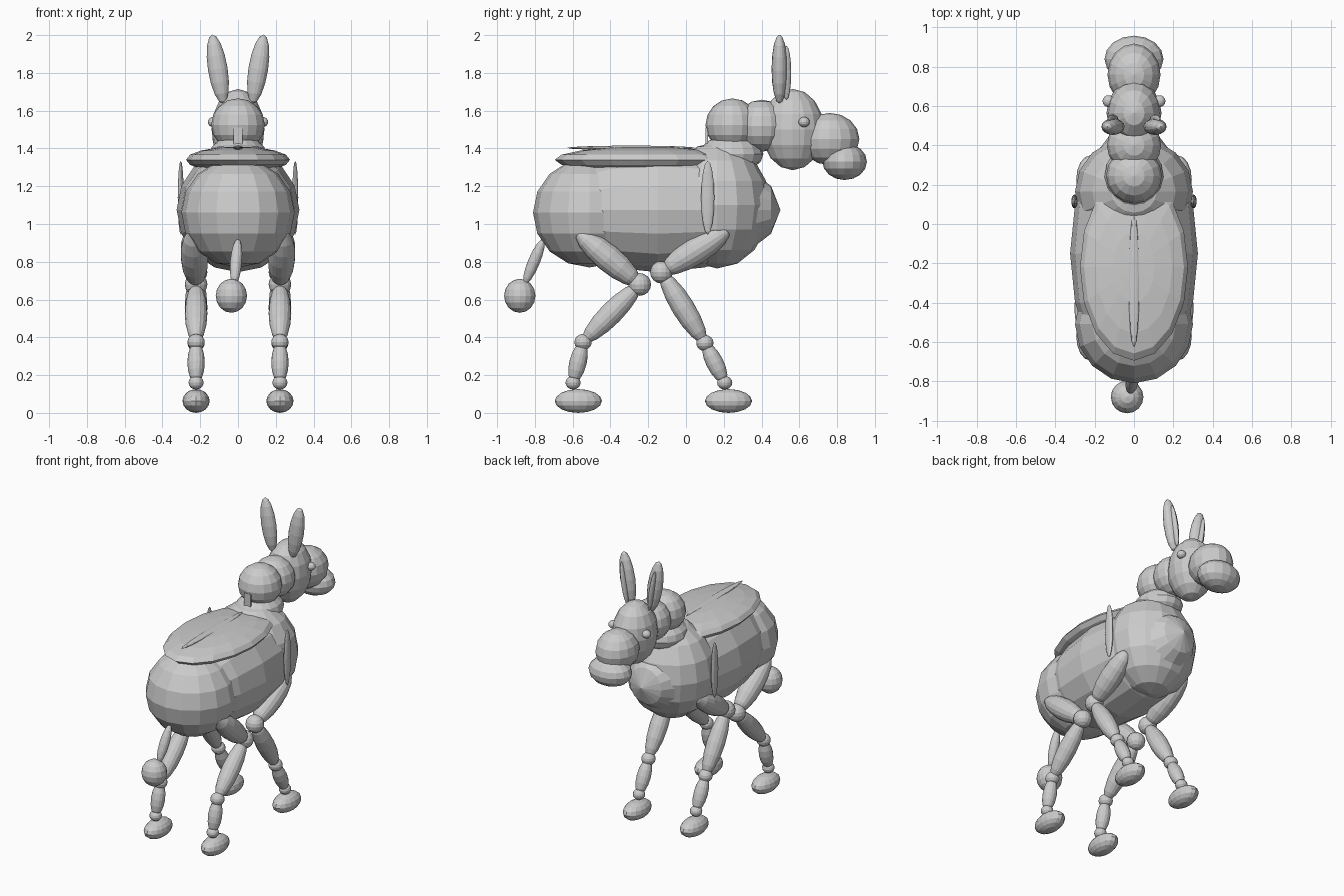
import bpy
from mathutils import Vector, Matrix

if "Cube" in bpy.data.objects:
    bpy.data.objects.remove(bpy.data.objects["Cube"])

grey = bpy.data.materials.new("plain grey")
grey.diffuse_color = (0.6, 0.6, 0.6, 1)
grey.use_nodes = True
grey.node_tree.nodes["Principled BSDF"].inputs["Base Color"].default_value = grey.diffuse_color


def ball(name, centre, radii, axis=(0, 0, 1), segments=16, rings=8):
    """Faceted ellipsoid whose pole points along axis."""
    bpy.ops.mesh.primitive_uv_sphere_add(segments=segments, ring_count=rings, radius=1)
    ob = bpy.context.object
    ob.name = name
    rot = Vector(axis).to_track_quat('Z', 'Y').to_matrix().to_4x4()
    ob.data.transform(rot @ Matrix.Diagonal((*radii, 1)))
    ob.location = centre
    ob.data.materials.append(grey)
    return ob


def limb(name, a, b, radius):
    """Spindle stretched from point a to point b."""
    a, b = Vector(a), Vector(b)
    return ball(name, (a + b) / 2, (radius, radius, (b - a).length / 2), b - a)


# torso
ball("barrel", (0, -0.15, 1.075), (0.325, 0.33, 0.65), (0, 1, 0))
ball("rump", (0, -0.51, 1.06), (0.30, 0.30, 0.29))
ball("chest", (0, 0.165, 1.10), (0.30, 0.28, 0.335))

# saddle pad, its top blade and front tab
ball("saddle_pad", (0, -0.22, 1.34), (0.275, 0.475, 0.07))
ball("saddle_blade", (0, -0.29, 1.403), (0.028, 0.34, 0.012))
bpy.ops.mesh.primitive_cube_add(size=1, location=(0, 0.11, 1.455))
tab = bpy.context.object
tab.name = "saddle_tab"
tab.data.transform(Matrix.Diagonal((0.05, 0.012, 0.11, 1)))
tab.data.materials.append(grey)

# neck and head
ball("neck_base", (0, 0.24, 1.37), (0.15, 0.17, 0.10))
ball("mane_ball", (0, 0.245, 1.525), (0.142, 0.142, 0.14))
ball("neck_middle", (0, 0.40, 1.52), (0.138, 0.138, 0.138))
ball("skull", (0, 0.565, 1.50), (0.14, 0.165, 0.215))
ball("muzzle", (0, 0.76, 1.45), (0.135, 0.158, 0.138))
ball("lip", (0, 0.84, 1.33), (0.15, 0.118, 0.097))

# tail
limb("tail", (0, -0.755, 0.92), (-0.02, -0.855, 0.68), 0.032)
ball("tail_tuft", (-0.035, -0.88, 0.62), (0.083, 0.083, 0.09))

# knee, fetlock, ankle and hoof positions in (y, z) with the hip first
legs = {
    "back": [(-0.58, 0.96), (-0.245, 0.68), (-0.545, 0.375), (-0.598, 0.16), (-0.57, 0.063)],
    "front": [(0.23, 0.97), (-0.13, 0.745), (0.10, 0.37), (0.205, 0.16), (0.225, 0.063)],
}
for s, side in ((-1, "left"), (1, "right")):
    # ears, eyes and hanging strap blades
    ball(f"{side}_ear", (s * 0.107, 0.495, 1.82), (0.042, 0.052, 0.185), (s * 0.16, 0, 1))
    ball(f"{side}_inner_ear", (s * 0.108, 0.532, 1.80), (0.025, 0.017, 0.145), (s * 0.16, 0, 1))
    ball(f"{side}_eye", (s * 0.13, 0.625, 1.54), (0.03, 0.03, 0.027))
    ball(f"{side}_strap", (s * 0.303, 0.115, 1.14), (0.016, 0.035, 0.195))
    # legs
    for which, pts in legs.items():
        hip, knee, fetlock, ankle, hoof = [(s * 0.222, y, z) for y, z in pts]
        hip = (s * 0.24, hip[1], hip[2])
        n = f"{side}_{which}_"
        limb(n + "thigh", hip, knee, 0.072)
        ball(n + "knee", knee, (0.06, 0.06, 0.06))
        limb(n + "shin", knee, fetlock, 0.06)
        ball(n + "fetlock", fetlock, (0.046, 0.046, 0.043))
        limb(n + "pastern", fetlock, ankle, 0.046)
        ball(n + "ankle", ankle, (0.04, 0.04, 0.036))
        ball(n + "hoof", hoof, (0.072, 0.125, 0.063))
